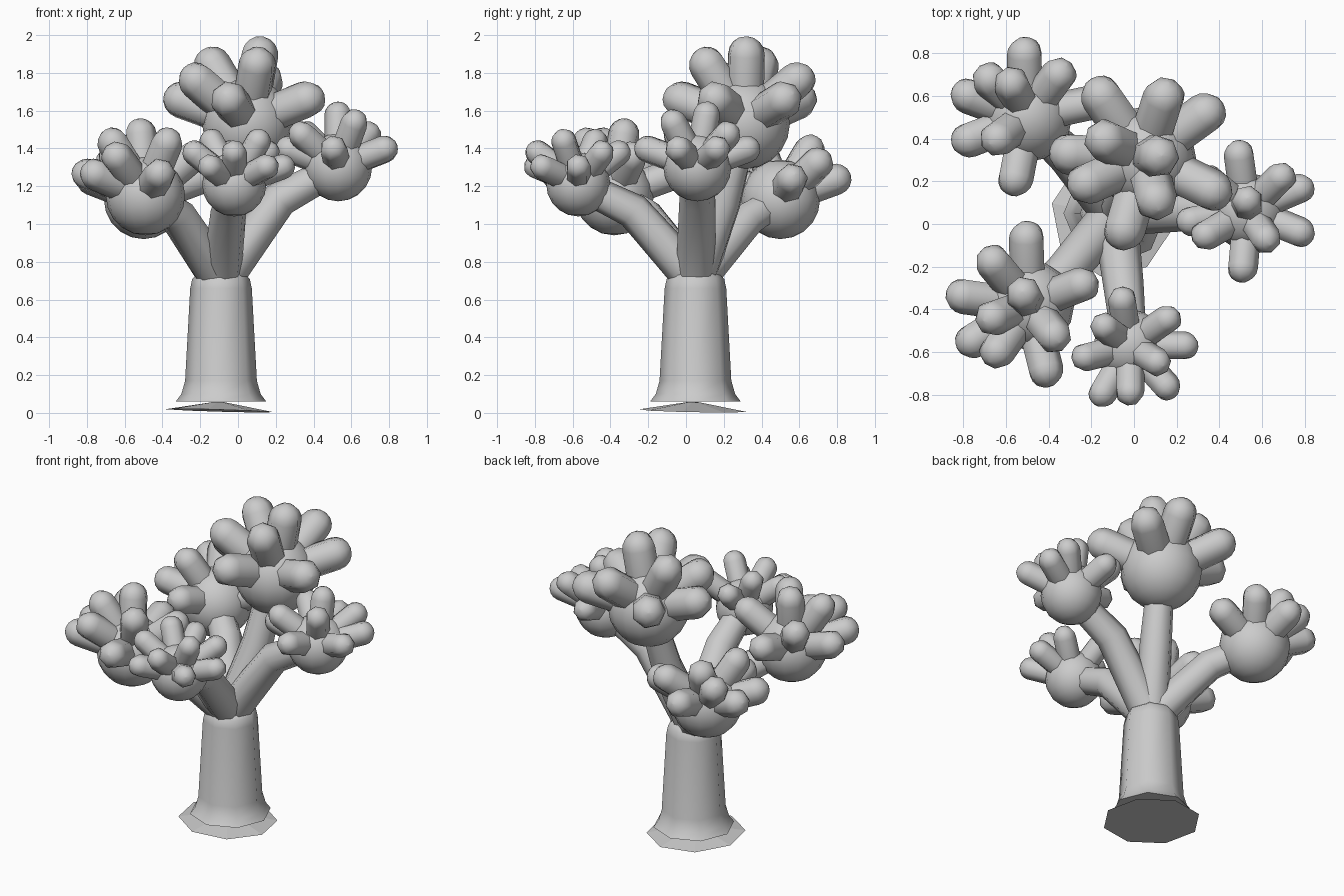
import bpy, bmesh
from math import sin, cos, tau, radians
from mathutils import Vector

cube = bpy.data.objects.get("Cube")
if cube:
    bpy.data.objects.remove(cube, do_unlink=True)

grey = (0.6, 0.6, 0.6, 1)
bark = bpy.data.materials.new("plain_grey")
bark.use_nodes = True
bark.diffuse_color = grey
bark.node_tree.nodes["Principled BSDF"].inputs["Base Color"].default_value = grey

SIDES = 8
BUD_SIDES = 7
UP = Vector((0, 0, 1))
TRUNK_TOP = Vector((-0.09, 0.05, 0.7))
# Climb angle of each tier of buds around a crown
TIERS = {"low": 20, "mid": 38, "high": 57, "top": 80}


def finish(bm, name, angle):
    """Turn the mesh into a named, shaded object."""
    bmesh.ops.recalc_face_normals(bm, faces=bm.faces)
    mesh = bpy.data.meshes.new(name)
    bm.to_mesh(mesh)
    bm.free()
    mesh.materials.append(bark)
    part = bpy.data.objects.new(name, mesh)
    bpy.context.collection.objects.link(part)
    bpy.ops.object.select_all(action="DESELECT")
    part.select_set(True)
    bpy.context.view_layer.objects.active = part
    bpy.ops.object.shade_smooth_by_angle(angle=radians(angle))


def skin(bm, rings, sides):
    """Bridge rings given as (centre, direction, radius) and close both ends."""
    loops = []
    for centre, direction, radius in rings:
        turn = direction.to_track_quat("Z", "Y")
        loop = []
        for step in range(sides):
            a = tau * step / sides
            loop.append(bm.verts.new(centre + turn @ Vector((cos(a), sin(a), 0)) * radius))
        loops.append(loop)
    for lower, upper in zip(loops, loops[1:]):
        for i in range(sides):
            bm.faces.new((lower[i - 1], lower[i], upper[i], upper[i - 1]))
    bm.faces.new(loops[0])
    bm.faces.new(loops[-1])


def add_bud(bm, base, tip, radius):
    """Round-ended finger whose domed end is centred on the tip."""
    direction = (tip - base).normalized()
    rings = [(base, direction, radius)]
    for lift in range(0, 90, 22):
        a = radians(lift)
        rings.append((tip + direction * radius * sin(a), direction, radius * cos(a)))
    skin(bm, rings, BUD_SIDES)


def add_crown(name, centre, elbow, ball_radius, bud_radius, reach, **tiers):
    """Bent branch, ball and tiers of buds; each tier lists compass angles."""
    centre, elbow = Vector(centre), Vector(elbow)

    # Branch leaves the trunk, bends at the elbow and ends inside the ball
    root = TRUNK_TOP.lerp(elbow, 0.08)
    bm = bmesh.new()
    skin(bm, [(root, elbow - root, 0.105),
              (elbow, centre - root, 0.095),
              (centre, centre - elbow, 0.08)], SIDES)
    finish(bm, name + "_branch", 60)

    # Ball
    bm = bmesh.new()
    bmesh.ops.create_uvsphere(bm, u_segments=16, v_segments=10, radius=ball_radius)
    bmesh.ops.translate(bm, verts=bm.verts, vec=centre)
    finish(bm, name + "_crown", 60)

    # Buds
    bm = bmesh.new()
    for tier, compass in tiers.items():
        climb = radians(TIERS[tier])
        for turn in compass:
            a = radians(turn)
            way = Vector((cos(a) * cos(climb), sin(a) * cos(climb), sin(climb)))
            add_bud(bm, centre + way * ball_radius * 0.7, centre + way * reach, bud_radius)
    finish(bm, name + "_buds", 60)


# Trunk with flared foot and rounded shoulder
bm = bmesh.new()
profile = ((0.06, 0.24), (0.1, 0.21), (0.17, 0.19), (0.66, 0.163), (0.71, 0.152), (0.74, 0.12))
skin(bm, [(Vector((TRUNK_TOP.x, TRUNK_TOP.y, z)), UP, r) for z, r in profile], SIDES)
finish(bm, "trunk", 50)

# Thin tilted base plate rising to a shallow peak under the trunk
bm = bmesh.new()
foot = Vector((-0.1, 0.04, 0.012))
tilt = Vector((0.03, 0.02, 1))
skin(bm, [(foot, tilt, 0.29), (foot + UP * 0.045, tilt, 0.03)], SIDES)
finish(bm, "base_plate", 5)

# Five crowns
add_crown("top", (0.05, 0.31, 1.53), (0, 0.2, 1.12), 0.24, 0.1, 0.37,
          low=(-26, 36, 125, 177, 254), mid=(72, 204), high=(-75, 156), top=(7,))
add_crown("left", (0.53, 0.06, 1.3), (0.22, 0.06, 1.13), 0.18, 0.073, 0.28,
          low=(-22, 23, 98, 190, 265), mid=(45, 140, 210), high=(-56,), top=(90,))
add_crown("front", (-0.02, -0.57, 1.21), (-0.05, -0.28, 1.07), 0.17, 0.068, 0.27,
          low=(-48, 0, 240), mid=(-90, 35, 99, 194), high=(-31, 143))
add_crown("front_right", (-0.49, -0.38, 1.15), (-0.32, -0.22, 1.05), 0.21, 0.085, 0.33,
          low=(-76, 92, 172, 212), mid=(21, 130, 235), high=(-51, 199), top=(117,))
add_crown("back_right", (-0.5, 0.5, 1.13), (-0.31, 0.32, 1.02), 0.21, 0.085, 0.31,
          low=(12, 92, 160, 201, 259), mid=(53, 135), high=(115, 216))
